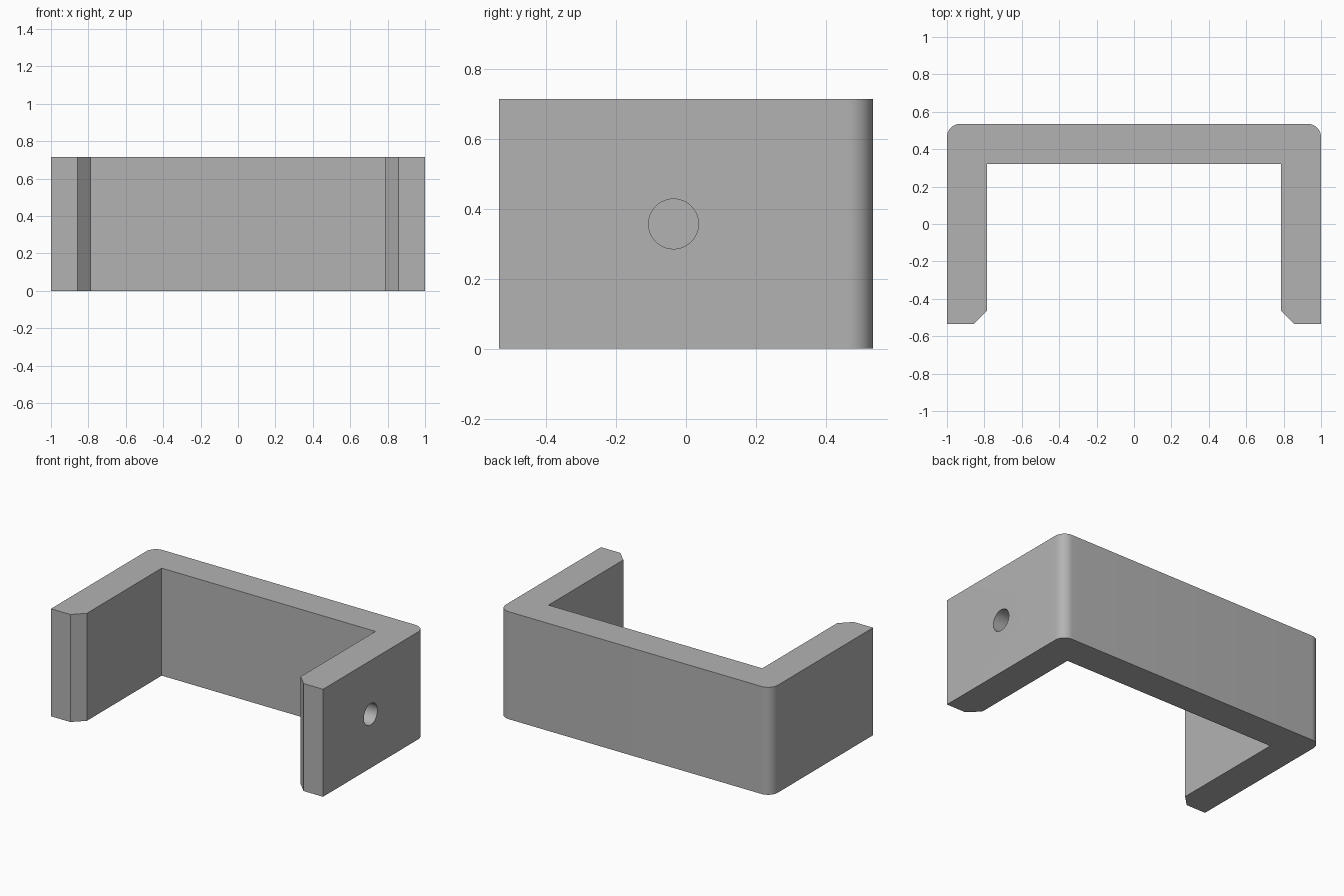
import bpy, bmesh, math

cube = bpy.data.objects.get("Cube")
if cube:
    bpy.data.objects.remove(cube, do_unlink=True)

# Everything is a multiple of one unit: 28 wide, 15 deep, 10 high
U = 2 / 28
HALF_W, HALF_D, HEIGHT, WALL = 14 * U, 7.5 * U, 10 * U, 3 * U

grey = bpy.data.materials.new("grey")
grey.use_nodes = True
color = (0.45, 0.45, 0.45, 1)
grey.diffuse_color = color
grey.node_tree.nodes["Principled BSDF"].inputs["Base Color"].default_value = color

# U-shaped outline: one half, then its mirror image
inner = HALF_W - WALL
half = [(inner, HALF_D - WALL), (inner, U - HALF_D), (inner + U, -HALF_D),
        (HALF_W, -HALF_D), (HALF_W, HALF_D)]
outline = half + [(-x, y) for x, y in reversed(half)]

bm = bmesh.new()
face = bm.faces.new([bm.verts.new((x, y, 0)) for x, y in outline])
extruded = bmesh.ops.extrude_face_region(bm, geom=[face])
top = [v for v in extruded["geom"] if isinstance(v, bmesh.types.BMVert)]
bmesh.ops.translate(bm, verts=top, vec=(0, 0, HEIGHT))

# Round the two outer back corners
corners = [e for e in bm.edges
           if all(abs(v.co.x) > HALF_W - 0.01 and v.co.y > HALF_D - 0.01 for v in e.verts)
           and abs(e.verts[0].co.z - e.verts[1].co.z) > 0.1]
bmesh.ops.bevel(bm, geom=corners, offset=U, segments=12, profile=0.5, affect='EDGES')
bmesh.ops.recalc_face_normals(bm, faces=bm.faces)
mesh = bpy.data.meshes.new("bracket")
bm.to_mesh(mesh)
bm.free()
bracket = bpy.data.objects.new("bracket", mesh)
bpy.context.collection.objects.link(bracket)
mesh.materials.append(grey)

# Screw hole through the left arm
bpy.ops.mesh.primitive_cylinder_add(vertices=48, radius=U, depth=2 * WALL,
                                    location=(HALF_W - WALL / 2, -U / 2, HEIGHT / 2),
                                    rotation=(0, math.pi / 2, 0))
cutter = bpy.context.object
cutter.name = "hole_cutter"
cutter.data.materials.append(grey)
hole = bracket.modifiers.new("hole", 'BOOLEAN')
hole.operation = 'DIFFERENCE'
hole.solver = 'EXACT'
hole.object = cutter

# Apply the cut, then discard the cutter
bpy.ops.object.select_all(action='DESELECT')
bracket.select_set(True)
bpy.context.view_layer.objects.active = bracket
bpy.ops.object.modifier_apply(modifier=hole.name)
bpy.data.objects.remove(cutter, do_unlink=True)
bpy.ops.object.shade_smooth_by_angle(angle=math.radians(30))
